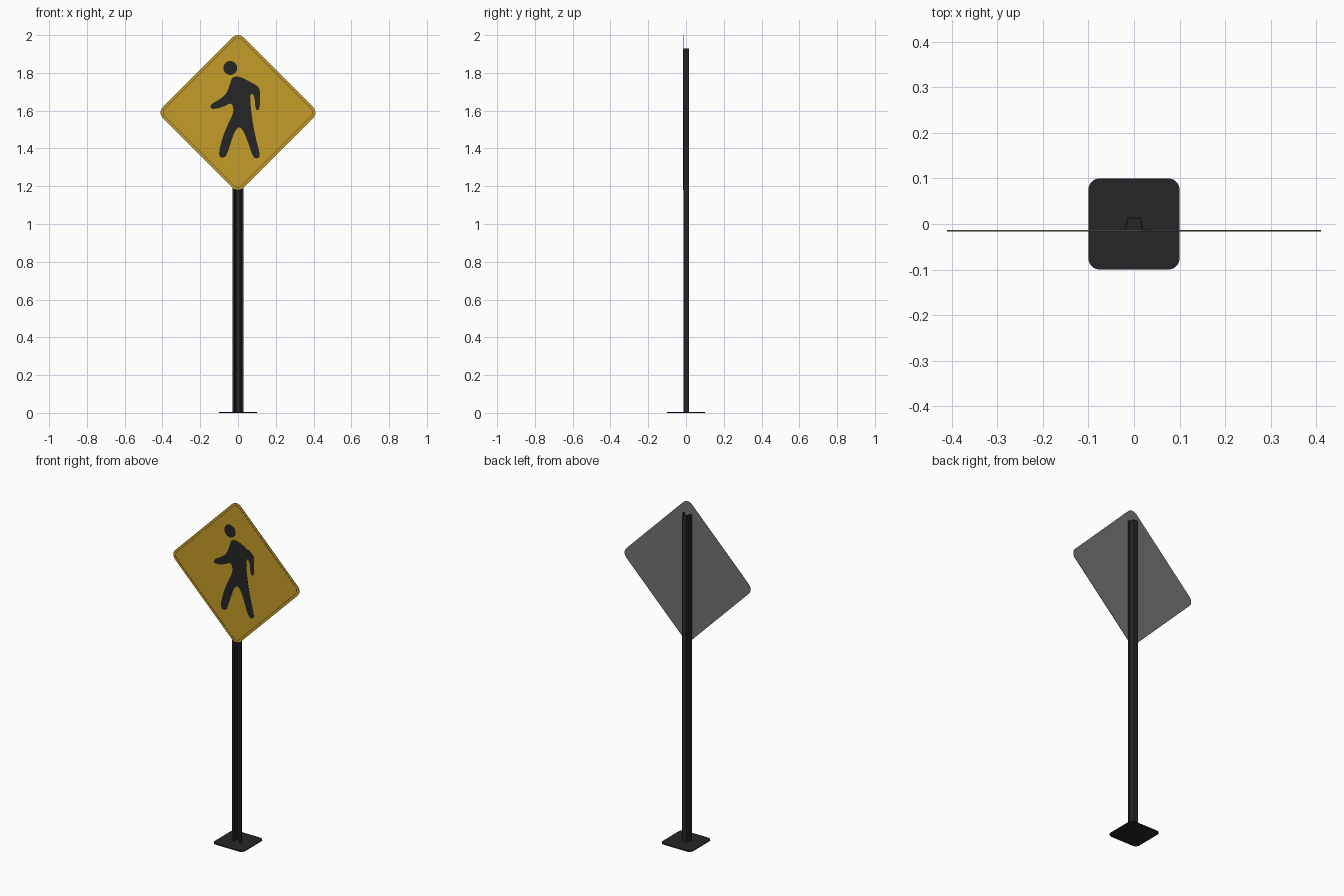
import bpy, bmesh, math

if "Cube" in bpy.data.objects:
    bpy.data.objects.remove(bpy.data.objects["Cube"])

def mat(name, rgb):
    m = bpy.data.materials.new(name)
    m.diffuse_color = (*rgb, 1)
    m.use_nodes = True
    m.node_tree.nodes["Principled BSDF"].inputs["Base Color"].default_value = m.diffuse_color
    return m

YELLOW = mat("sign_yellow", (0.56, 0.335, 0.022))
BLACK = mat("matt_black", (0.019, 0.019, 0.02))
GREY = mat("bare_metal_grey", (0.17, 0.17, 0.17))

def make(name, bm, *mats):
    bmesh.ops.recalc_face_normals(bm, faces=bm.faces)
    me = bpy.data.meshes.new(name)
    bm.to_mesh(me)
    bm.free()
    for m in mats:
        me.materials.append(m)
    ob = bpy.data.objects.new(name, me)
    bpy.context.collection.objects.link(ob)
    return ob

def rounded_square(half, r, turn=0.0, seg=8):
    """Outline of a square with round corners, turned about its centre."""
    pts = []
    for q in range(4):
        a0 = q * math.pi / 2
        cx = (half - r) * math.sqrt(2) * math.cos(a0 + math.pi / 4)
        cy = (half - r) * math.sqrt(2) * math.sin(a0 + math.pi / 4)
        for i in range(seg + 1):
            a = a0 + i * math.pi / 2 / seg
            pts.append((cx + r * math.cos(a), cy + r * math.sin(a)))
    c, s = math.cos(turn), math.sin(turn)
    return [(x * c - y * s, x * s + y * c) for x, y in pts]

def round_off(pts):
    """Cut every corner of a closed outline once (softens it)."""
    out = []
    for (ax, ay), (bx, by) in zip(pts, pts[1:] + pts[:1]):
        out += [(ax * .75 + bx * .25, ay * .75 + by * .25),
                (ax * .25 + bx * .75, ay * .25 + by * .75)]
    return out

def slab(bm, pts, vec, place):
    """Fill an outline and extrude it along vec."""
    f = bm.faces.new([bm.verts.new(place(*p)) for p in pts])
    ext = bmesh.ops.extrude_face_region(bm, geom=[f], use_keep_orig=True)
    verts = [g for g in ext["geom"] if isinstance(g, bmesh.types.BMVert)]
    bmesh.ops.translate(bm, vec=vec, verts=verts)

CZ = 1.59            # height of the sign centre
BACK, FRONT = -0.0135, -0.016
TURN = math.pi / 4

# Base plate
bm = bmesh.new()
slab(bm, rounded_square(0.1, 0.025), (0, 0, 0.006), lambda x, y: (x, y, 0))
make("base_plate", bm, BLACK)

# Flanged channel post: open sheet profile swept upward, then thickened
half = [(0.03, -0.012), (0.0185, -0.012), (0.013, 0.0135)]
profile = half + [(-x, y) for x, y in reversed(half)]
bm = bmesh.new()
low = [bm.verts.new((x, y, 0.0)) for x, y in profile]
high = [bm.verts.new((x, y, 1.93)) for x, y in profile]
for i in range(len(profile) - 1):
    bm.faces.new((low[i], low[i + 1], high[i + 1], high[i]))
post = make("channel_post", bm, BLACK)
sol = post.modifiers.new("sheet_thickness", "SOLIDIFY")
sol.thickness, sol.offset, sol.use_even_offset = 0.003, 0, True

# Diamond sign panel: yellow front, bare metal back and rim
bm = bmesh.new()
slab(bm, rounded_square(0.3017, 0.04, TURN), (0, FRONT - BACK, 0),
     lambda x, z: (x, BACK, CZ + z))
panel = make("sign_panel", bm, YELLOW, GREY)
for p in panel.data.polygons:
    p.material_index = 0 if p.normal.y < -0.5 else 1

# Fine border line: thin ring on the sign face
bm = bmesh.new()
rings = [[bm.verts.new((x, FRONT - 0.0004, CZ + z))
          for x, z in rounded_square(h, r, TURN)]
         for h, r in ((0.289, 0.03), (0.287, 0.028))]
n = len(rings[0])
for i in range(n):
    j = (i + 1) % n
    bm.faces.new((rings[0][i], rings[0][j], rings[1][j], rings[1][i]))
border = make("sign_border", bm, BLACK)
sol = border.modifiers.new("plate_thickness", "SOLIDIFY")
sol.thickness, sol.offset = 0.0006, 0

# Walking figure: body outline (x, height) and round head, as thin plates
body = [(-.03, 1.78), (.012, 1.78), (.06, 1.755), (.113, 1.725), (.117, 1.69),
        (.115, 1.603), (.092, 1.603), (.088, 1.68), (.064, 1.695), (.066, 1.63),
        (.078, 1.535), (.097, 1.44), (.119, 1.36), (.102, 1.345), (.078, 1.355),
        (.048, 1.45), (.018, 1.512), (-.004, 1.512), (-.028, 1.465),
        (-.058, 1.365), (-.08, 1.348), (-.105, 1.362), (-.085, 1.45),
        (-.055, 1.525), (-.02, 1.595), (-.034, 1.645), (-.075, 1.62),
        (-.14, 1.605), (-.15, 1.63), (-.095, 1.66), (-.06, 1.69), (-.042, 1.745)]
on_face = lambda x, z: (x, FRONT + 0.0003, z)
plate = (0, -0.001, 0)
bm = bmesh.new()
slab(bm, round_off(round_off(body)), plate, on_face)
make("walking_figure_body", bm, BLACK)

head = [(-0.041 + 0.037 * math.cos(i * math.tau / 24),
         1.826 + 0.037 * math.sin(i * math.tau / 24)) for i in range(24)]
bm = bmesh.new()
slab(bm, head, plate, on_face)
make("walking_figure_head", bm, BLACK)
